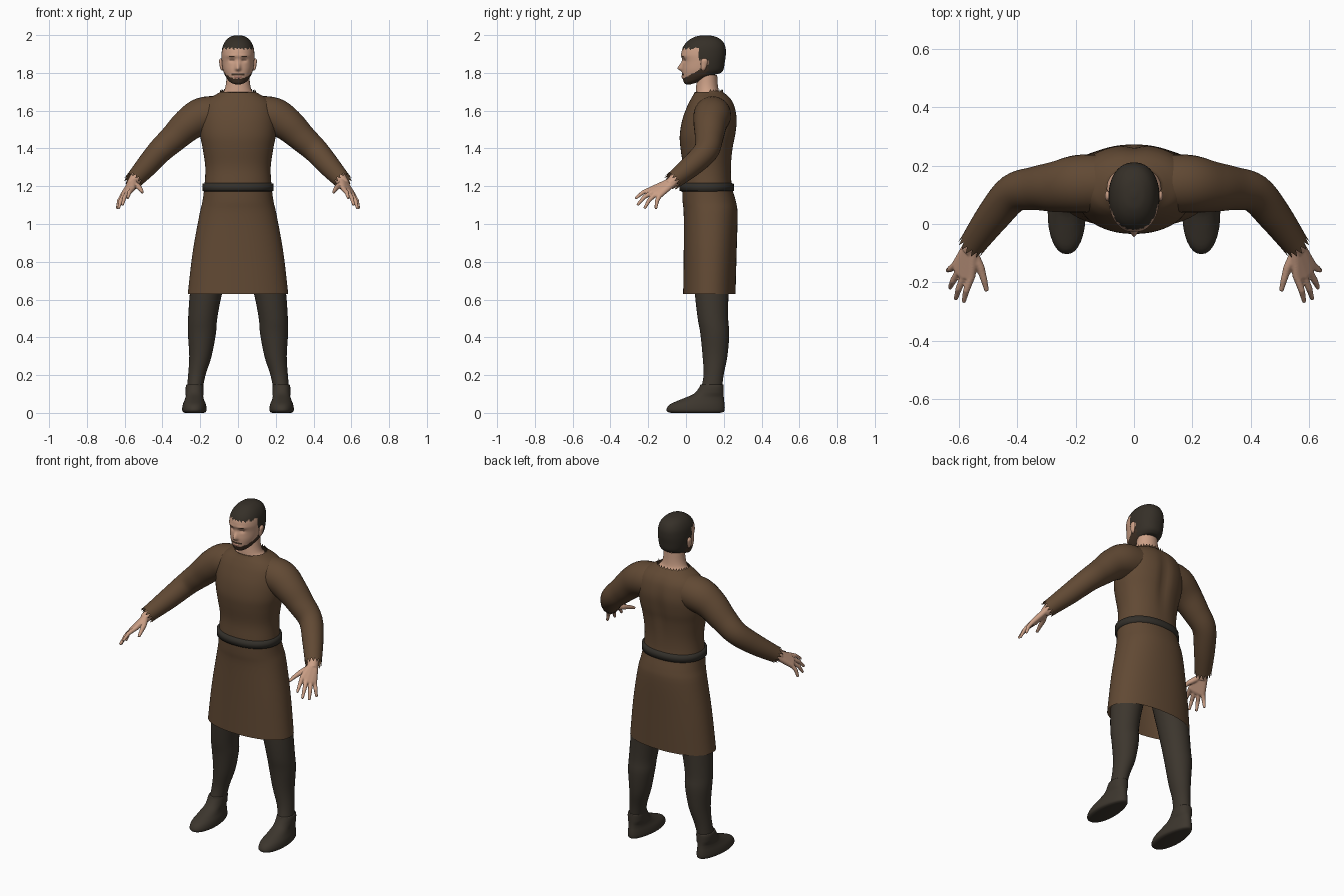
import bpy, bmesh, math
from mathutils import Vector

if "Cube" in bpy.data.objects:
    bpy.data.objects.remove(bpy.data.objects["Cube"])


def material(name, rgb):
    m = bpy.data.materials.new(name)
    m.diffuse_color = (*rgb, 1)
    m.use_nodes = True
    m.node_tree.nodes["Principled BSDF"].inputs["Base Color"].default_value = m.diffuse_color
    return m


BROWN = material("brown wool", (0.120, 0.067, 0.034))
DARK = material("dark hose", (0.046, 0.037, 0.027))
HAIR = material("dark hair", (0.036, 0.029, 0.021))
BEARD = material("beard brown", (0.055, 0.033, 0.020))
BELT = material("belt leather", (0.033, 0.029, 0.023))
SKIN = material("skin", (0.60, 0.35, 0.24))
LIPS = material("lips", (0.42, 0.20, 0.15))
EYE = material("eye", (0.12, 0.07, 0.05))


def spline(keys, n):
    """Catmull-Rom through tuples, n steps per span."""
    out = []
    for i in range(len(keys) - 1):
        p0, p1, p2, p3 = (keys[max(i - 1, 0)], keys[i], keys[i + 1],
                          keys[min(i + 2, len(keys) - 1)])
        for s in range(n):
            t = s / n
            out.append(tuple(
                0.5 * (2 * b + (c - a) * t + (2 * a - 5 * b + 4 * c - d) * t * t
                       + (3 * b - a - 3 * c + d) * t ** 3)
                for a, b, c, d in zip(p0, p1, p2, p3)))
    return out + [tuple(keys[-1])]


def section(z, cx, rx, yf, yb, tilt=0.0, seg=48, power=2.2):
    """Rounded horizontal ring from front yf to back yb."""
    ring = []
    for i in range(seg):
        a = 2 * math.pi * i / seg
        c, s = math.cos(a), math.sin(a)
        x = cx + rx * math.copysign(abs(c) ** (2 / power), c)
        y = (yf + yb) / 2 + (yb - yf) / 2 * math.copysign(abs(s) ** (2 / power), s)
        ring.append(Vector((x, y, z + tilt * (y - yf))))
    return ring


def tube_rings(path, seg=20):
    """Round rings along a path of (x, y, z, radius)."""
    rings = []
    for i, p in enumerate(path):
        a, b = path[max(i - 1, 0)], path[min(i + 1, len(path) - 1)]
        d = (Vector(b[:3]) - Vector(a[:3])).normalized()
        u = d.cross(Vector((0, 0, 1))).normalized()
        v = u.cross(d)
        rings.append([Vector(p[:3]) + p[3] * (u * math.cos(t) + v * math.sin(t))
                      for t in (2 * math.pi * k / seg for k in range(seg))])
    return rings


def add_rings(bm, rings, caps=(False, False)):
    vs = [[bm.verts.new(p) for p in r] for r in rings]
    n = len(vs[0])
    for a, b in zip(vs, vs[1:]):
        for i in range(n):
            bm.faces.new((a[i], a[(i + 1) % n], b[(i + 1) % n], b[i]))
    for cap, ring in zip(caps, (vs[0], vs[-1])):
        if cap:
            bm.faces.new(ring)


def finish(name, bm, mats, rule=None, mirror=False, voxel=0):
    bmesh.ops.recalc_face_normals(bm, faces=bm.faces)
    for f in bm.faces:
        f.smooth = True
        if rule:
            f.material_index = rule(f.calc_center_median())
    me = bpy.data.meshes.new(name)
    bm.to_mesh(me)
    bm.free()
    for m in mats:
        me.materials.append(m)
    ob = bpy.data.objects.new(name, me)
    bpy.context.collection.objects.link(ob)
    if voxel:
        r = ob.modifiers.new("blend", 'REMESH')
        r.mode, r.voxel_size, r.use_smooth_shade = 'VOXEL', voxel, True
        s = ob.modifiers.new("soften", 'SMOOTH')
        s.iterations = 3
    if mirror:
        ob.modifiers.new("mirror", 'MIRROR')
    return ob


def loft(name, rings, mats, caps=(False, False), **kw):
    bm = bmesh.new()
    add_rings(bm, rings, caps)
    return finish(name, bm, mats, **kw)


# Tunic body and skirt: z, centre x, half width, front, back
tunic = [(1.70, 0, .092, .047, .195), (1.685, 0, .118, .040, .215),
         (1.66, 0, .160, .025, .240), (1.62, 0, .190, .005, .260),
         (1.55, 0, .202, -.020, .272), (1.47, 0, .200, -.033, .264),
         (1.40, 0, .187, -.029, .250), (1.30, 0, .173, -.016, .240),
         (1.20, 0, .178, -.020, .243), (1.12, 0, .188, -.018, .264),
         (1.05, 0, .204, -.012, .273), (.85, 0, .240, -.012, .268),
         (.63, 0, .266, -.015, .262)]
rings = [section(*k, seg=64) for k in spline(tunic, 4)]
for i, p in enumerate(rings[0]):        # ragged neckline, dipping at the front
    if p.y > .12:
        p.z += .014 if i % 2 else -.002
    elif abs(p.x) < .06:
        p.z -= .006
for r in rings:                          # spine groove
    for p in r:
        if p.y > .15:
            p.y -= .014 * math.exp(-(p.x / .03) ** 2 - ((p.z - 1.48) / .15) ** 2)
loft("tunic", rings, [BROWN])

# Sleeves with ragged cuffs
arm = [(.10, .14, 1.580, .098), (.19, .138, 1.570, .099), (.265, .128, 1.525, .088),
       (.34, .122, 1.455, .075), (.415, .105, 1.385, .066), (.485, .025, 1.305, .058),
       (.553, -.068, 1.230, .046)]
rings = tube_rings(spline(arm, 5), 28)
for i, p in enumerate(rings[-1]):
    p += Vector((.010, -.014, -.011)) * (1 if i % 2 else -.3)
loft("sleeve", rings, [BROWN], (True, False), mirror=True)

# Hands: palm hull plus fingers, blended together
bm = bmesh.new()
wrist = Vector((.558, -.075, 1.222))
digits = [((.558, -.180, 1.187), (.585, -.268, 1.135)),
          ((.583, -.178, 1.170), (.612, -.258, 1.100)),
          ((.602, -.163, 1.157), (.632, -.220, 1.082)),
          ((.612, -.140, 1.150), (.640, -.160, 1.080))]
for k, t in digits:
    k, t = Vector(k), Vector(t)
    mid = (k + t) / 2 + Vector((.004, -.004, .006))
    add_rings(bm, tube_rings([(*k, .0135), (*mid, .0115), (*t, .0075)], 10), (True, True))
thumb = [(.55, -.105, 1.212, .018), (.527, -.150, 1.197, .015),
         (.514, -.195, 1.182, .0115), (.505, -.230, 1.167, .008)]
add_rings(bm, tube_rings(thumb, 10), (True, True))
forearm = [(.515, -.015, 1.272, .034), (.545, -.058, 1.236, .033), (.566, -.092, 1.207, .027)]
add_rings(bm, tube_rings(forearm, 16), (True, True))
across = Vector((.6, .5, -.4)).normalized()
balls = [(Vector(k), .0145) for k, t in digits]
balls += [(wrist + across * s, .019) for s in (-.012, .012)]
hull = [bm.verts.new(c + r * Vector((x, y, z)).normalized()) for c, r in balls
        for x in (-1, 0, 1) for y in (-1, 0, 1) for z in (-1, 0, 1) if x or y or z]
res = bmesh.ops.convex_hull(bm, input=hull)
bmesh.ops.delete(bm, geom=[v for v in res["geom_interior"] if v.is_valid], context='VERTS')
finish("hand", bm, [SKIN], mirror=True, voxel=.004)

# Belt
belt = [(1.172, 0, .176, -.018, .24), (1.175, 0, .189, -.034, .255),
        (1.213, 0, .187, -.034, .253), (1.217, 0, .174, -.016, .24)]
loft("belt", [section(*k, seg=64) for k in belt], [BELT])

# Legs
leg = [(1.0, .10, .095, .03, .24), (.80, .138, .097, .035, .235), (.63, .170, .085, .047, .225),
       (.50, .187, .077, .062, .223), (.42, .191, .074, .076, .229), (.30, .199, .059, .088, .219),
       (.20, .218, .046, .093, .199), (.12, .230, .042, .078, .190)]
loft("leg", [section(*k, seg=32, power=2) for k in spline(leg, 4)], [DARK],
     (True, True), mirror=True)

# Boots, narrowing towards the heel
boot = [(.150, .229, .044, .076, .198), (.135, .230, .047, .070, .199), (.10, .230, .048, .040, .199),
        (.07, .231, .053, -.030, .201), (.045, .231, .062, -.085, .204),
        (.02, .231, .066, -.103, .205), (.006, .231, .062, -.098, .200), (0, .231, .05, -.08, .18)]
rings = [section(*k, seg=32, power=2.2) for k in spline(boot, 3)]
for r in rings:
    for p in r:
        p.z = max(p.z, 0)
        if p.z < .1:
            p.x = .231 + (p.x - .231) * (1 - 1.1 * max(0, p.y - .04))
loft("boot", rings, [DARK], (True, True), mirror=True)

# Neck
neck = [(1.62, 0, .10, .055, .20), (1.68, 0, .092, .052, .188), (1.705, 0, .074, .052, .174),
        (1.74, 0, .064, .055, .168), (1.79, 0, .060, .06, .165)]
loft("neck", [section(*k, power=2) for k in spline(neck, 4)], [SKIN])

# Head: extra value is the backward rise of the jaw
head = [(1.738, 0, .022, .020, .11, .30), (1.742, 0, .050, -.006, .150, .30),
        (1.765, 0, .064, -.016, .172, .16), (1.79, 0, .073, -.020, .186, .06),
        (1.82, 0, .081, -.021, .199, 0), (1.86, 0, .086, -.018, .206, 0),
        (1.90, 0, .087, -.025, .211, 0), (1.94, 0, .081, -.014, .208, 0),
        (1.972, 0, .064, .014, .190, 0), (1.992, 0, .038, .050, .155, 0),
        (1.999, 0, .010, .090, .115, 0)]
rings = [section(*k, seg=96) for k in spline(head, 8)]


def bump(p, x, z, sx, sz):
    return math.exp(-((abs(p.x) - x) / sx) ** 2 - ((p.z - z) / sz) ** 2)


for r in rings:                          # nose, eye sockets, brow, lips
    for p in r:
        if p.y < .05:
            p.y += (-.024 * bump(p, 0, 1.823, .013, .030 if p.z > 1.823 else .011)
                    + .009 * bump(p, .032, 1.868, .016, .011)
                    - .004 * bump(p, .030, 1.89, .03, .008)
                    - .005 * bump(p, 0, 1.779, .024, .009))


def head_colour(c):
    rag = .005 * math.sin(c.x * 330) + .003 * math.sin(c.y * 500)
    if (c.z > 1.928 + rag or (c.y > .066 and c.z > 1.868 + rag)
            or (c.y > .112 + rag and c.z > 1.745)):
        return 1
    if c.y < 0 and abs(c.x) < .022 and 1.773 < c.z < 1.783:
        return 3
    if c.z < 1.770 + .55 * max(0, c.y + .015) + .4 * rag:
        return 2
    if c.y < .01 and abs(c.x) < .034 and 1.787 < c.z < 1.796:
        return 2
    if c.y < .03 and .017 < abs(c.x) < .047:
        if 1.864 < c.z < 1.870:
            return 4
        if 1.885 < c.z < 1.890:
            return 2
    return 0


loft("head", rings, [SKIN, HAIR, BEARD, LIPS, EYE], (True, True), rule=head_colour)

# Ears
ear = [(1.812, .083, .003, .086, .096), (1.822, .086, .008, .080, .104),
       (1.845, .089, .009, .078, .112), (1.866, .091, .009, .080, .114),
       (1.877, .089, .004, .090, .106)]
loft("ear", [section(*k, seg=16, power=2) for k in spline(ear, 3)], [SKIN],
     (True, True), mirror=True)
